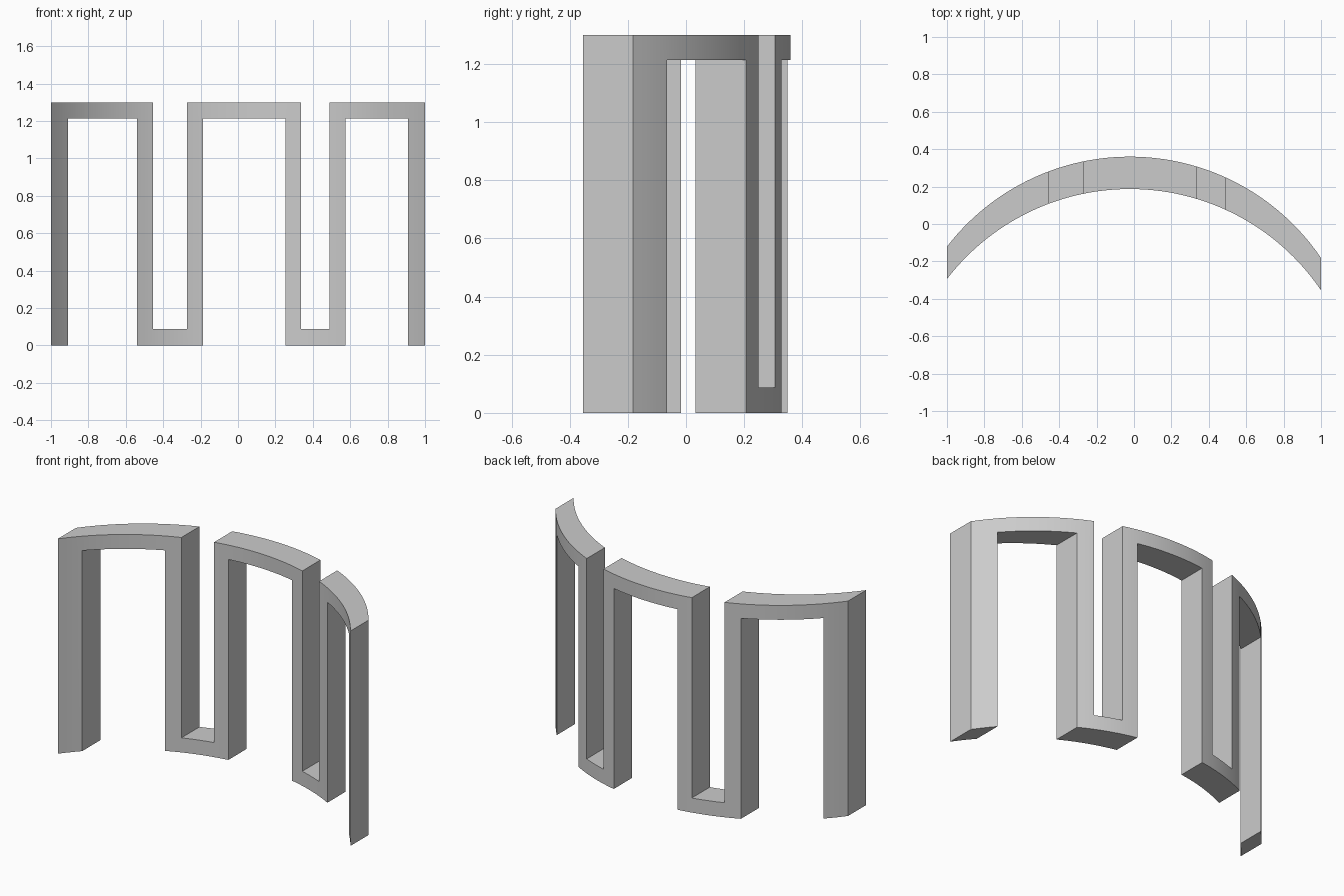
import bpy
import bmesh
from math import sqrt, ceil, radians

cube = bpy.data.objects.get("Cube")
if cube:
    bpy.data.objects.remove(cube, do_unlink=True)

# Plan curve: an arc, shifted along y for the thickness
RADIUS, CENTRE_X, FRONT_PEAK, DEPTH = 1.235, -0.022, 0.187, 0.173


def arc_y(x):
    return FRONT_PEAK - RADIUS + sqrt(RADIUS ** 2 - (x - CENTRE_X) ** 2)


# Meander: upright legs joined alternately along the top and the bottom
BREAKS = [-1, -0.91, -0.54, -0.455, -0.273, -0.188, 0.253, 0.337, 0.49, 0.575, 0.91, 1]
LEVELS = [0, 0.088, 1.213, 1.3]
SPANS = ["leg", "top", "leg", "bottom"]
ROWS = {"leg": (0, 1, 2), "top": (2,), "bottom": (0,)}

bm = bmesh.new()
for i, (start, end) in enumerate(zip(BREAKS, BREAKS[1:])):
    steps = ceil((end - start) / 0.03)
    xs = [start + (end - start) * k / steps for k in range(steps + 1)]
    for a, b in zip(xs, xs[1:]):
        for row in ROWS[SPANS[i % 4]]:
            low, high = LEVELS[row], LEVELS[row + 1]
            corners = [(a, low), (b, low), (b, high), (a, high)]
            bm.faces.new([bm.verts.new((x, arc_y(x), z)) for x, z in corners])
bmesh.ops.remove_doubles(bm, verts=bm.verts, dist=0.0001)

# Give the curved front its thickness
result = bmesh.ops.extrude_face_region(bm, geom=bm.faces[:], use_keep_orig=True)
back = [g for g in result["geom"] if isinstance(g, bmesh.types.BMVert)]
bmesh.ops.translate(bm, verts=back, vec=(0, DEPTH, 0))
bmesh.ops.recalc_face_normals(bm, faces=bm.faces)

mesh = bpy.data.meshes.new("curved_meander_wall")
bm.to_mesh(mesh)
bm.free()
wall = bpy.data.objects.new("curved_meander_wall", mesh)
bpy.context.collection.objects.link(wall)

# Plain grey finish
grey = bpy.data.materials.new("light_grey")
grey.use_nodes = True
colour = (0.6, 0.6, 0.6, 1)
grey.diffuse_color = colour
grey.node_tree.nodes["Principled BSDF"].inputs["Base Color"].default_value = colour
mesh.materials.append(grey)

# Smooth along the arc, sharp at the corners
bpy.ops.object.select_all(action="DESELECT")
wall.select_set(True)
bpy.context.view_layer.objects.active = wall
bpy.ops.object.shade_smooth_by_angle(angle=radians(20))
